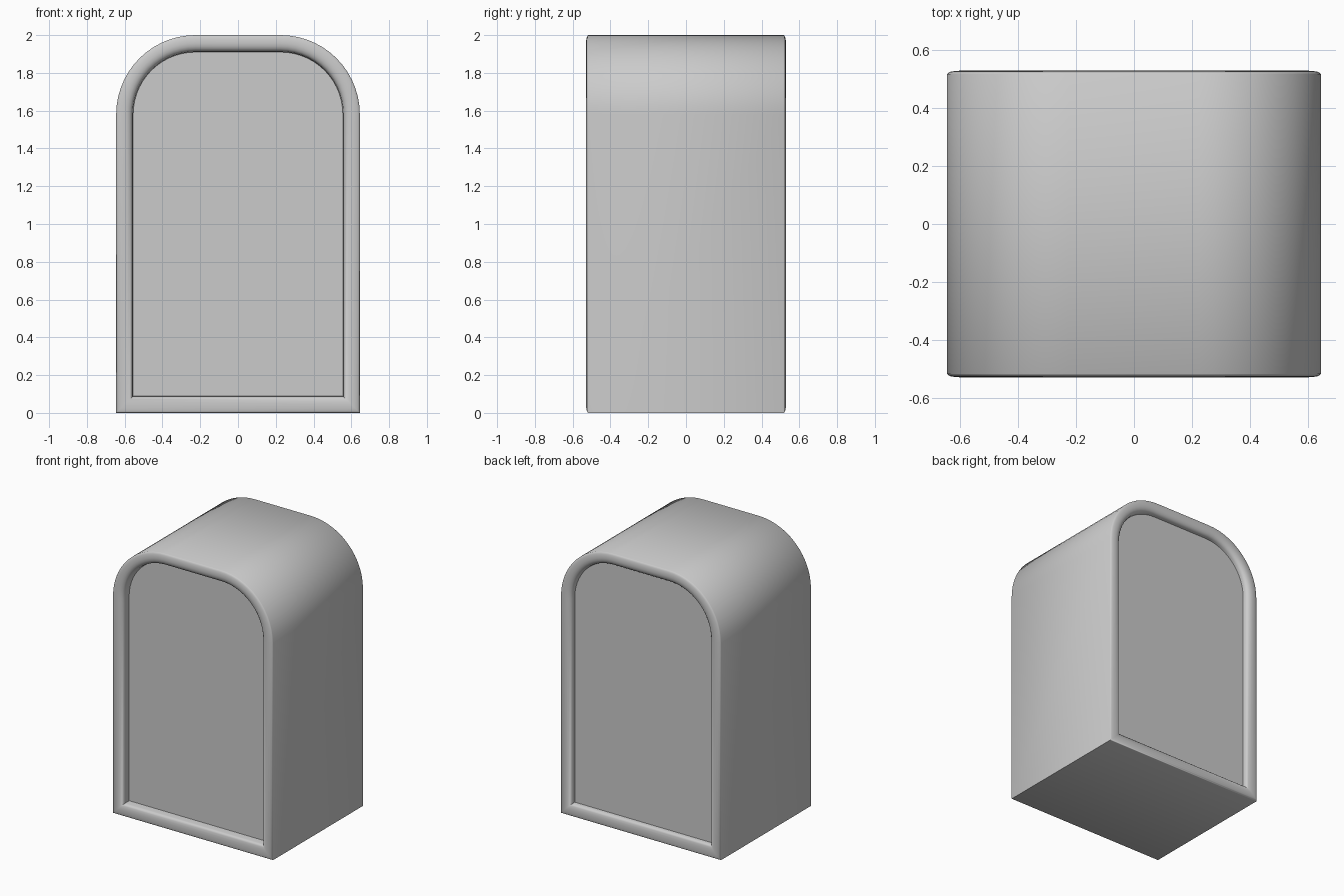
import bpy, bmesh, math

if "Cube" in bpy.data.objects:
    bpy.data.objects.remove(bpy.data.objects["Cube"])

HALF_W, HEIGHT, RADIUS, HALF_D = 0.645, 2.0, 0.42, 0.529
RIM = 0.043          # half width of the rounded rim
ARC = 14


def arch(inset, y):
    """Arched outline with square bottom corners, moved inwards by inset."""
    cx, cz, r = HALF_W - RADIUS, HEIGHT - RADIUS, RADIUS - inset
    right = [(HALF_W - inset, inset)]
    for i in range(ARC + 1):
        a = math.pi / 2 * i / ARC
        right.append((cx + r * math.cos(a), cz + r * math.sin(a)))
    pts = right + [(-x, z) for x, z in reversed(right)]
    return [(x, y, z) for x, z in pts]


def rim_section(side):
    """Softly crowned rim, outer to inner edge, as (inset, y)."""
    out = []
    for i in range(9):
        a = math.pi * i / 8
        rise = 0.012 if i < 4 else 0.03      # crisp outside, round inside
        out.append((RIM - RIM * math.cos(a),
                    side * (HALF_D - rise + rise * math.sin(a))))
    return out


def make(name, sections):
    bm = bmesh.new()
    rings = [[bm.verts.new(p) for p in arch(i, y)] for i, y in sections]
    n = len(rings[0])
    for a, b in zip(rings, rings[1:]):
        for k in range(n):
            m = (k + 1) % n
            bm.faces.new((a[k], a[m], b[m], b[k]))
    bm.faces.new(rings[0])
    bm.faces.new(rings[-1])
    bmesh.ops.recalc_face_normals(bm, faces=bm.faces)
    me = bpy.data.meshes.new(name)
    bm.to_mesh(me)
    bm.free()
    ob = bpy.data.objects.new(name, me)
    bpy.context.collection.objects.link(ob)
    bpy.ops.object.select_all(action='DESELECT')
    ob.select_set(True)
    bpy.context.view_layer.objects.active = ob
    bpy.ops.object.shade_smooth_by_angle(angle=math.radians(40))
    return ob


# Arched cabinet: recessed front panel, front rim, walls, back rim, back panel
front = [(2 * RIM + 0.004, -0.46)] + rim_section(-1)[::-1]
back = rim_section(1) + [(2 * RIM + 0.002, HALF_D - 0.045)]
make("arched_cabinet", front + back)
